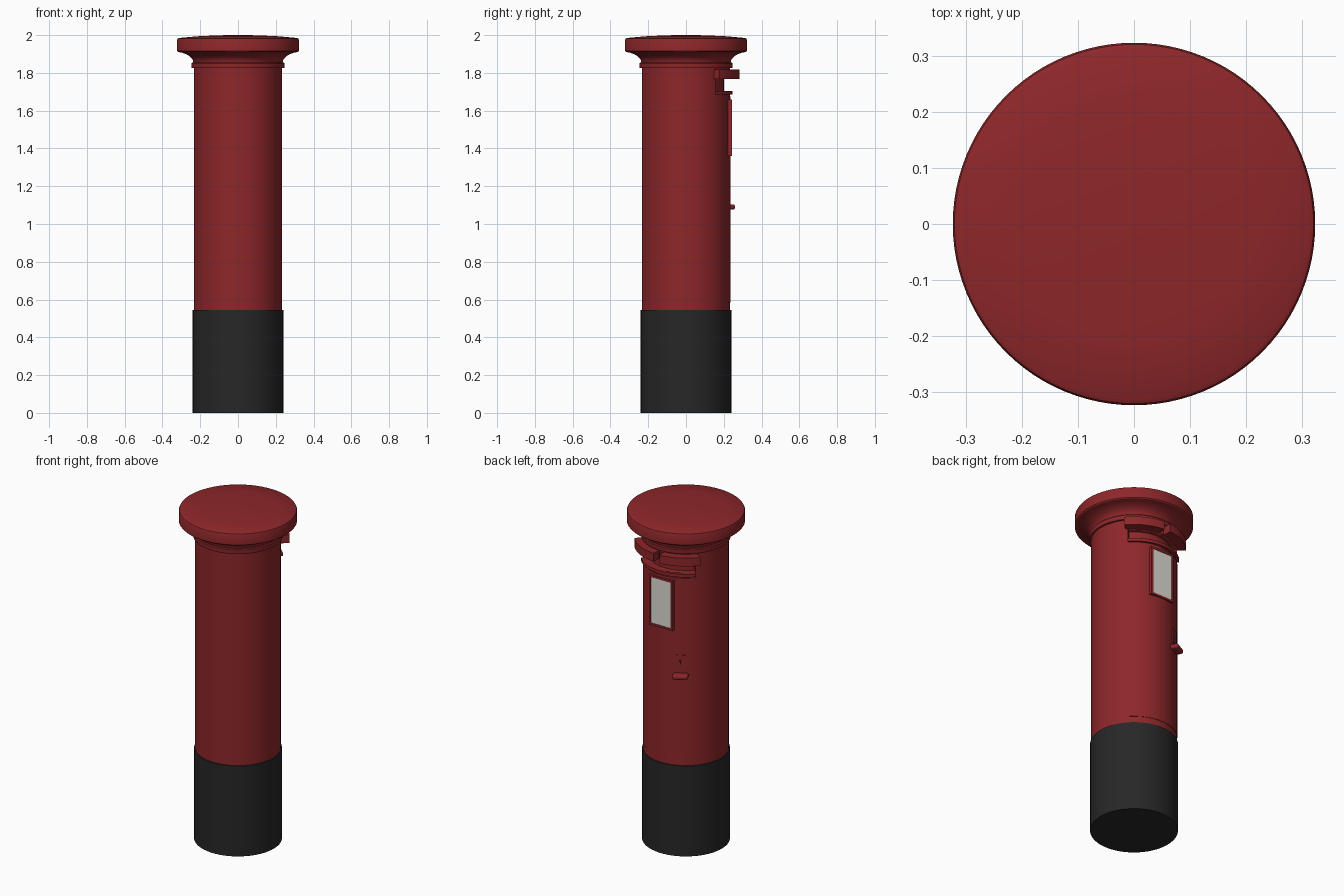
import bpy, bmesh, math
from mathutils import Matrix

if "Cube" in bpy.data.objects:
    bpy.data.objects.remove(bpy.data.objects["Cube"])


def material(name, rgb):
    m = bpy.data.materials.new(name)
    m.diffuse_color = (*rgb, 1)
    m.use_nodes = True
    m.node_tree.nodes["Principled BSDF"].inputs["Base Color"].default_value = m.diffuse_color
    return m


RED = material("red_paint", (0.27, 0.02, 0.023))
BLACK = material("black_paint", (0.02, 0.02, 0.02))
PAPER = material("paper", (0.72, 0.71, 0.66))
DARK = material("dark", (0.01, 0.01, 0.01))


def finish(bm, name, mat, angle=30):
    bmesh.ops.remove_doubles(bm, verts=bm.verts, dist=1e-6)
    bmesh.ops.recalc_face_normals(bm, faces=bm.faces)
    me = bpy.data.meshes.new(name)
    bm.to_mesh(me)
    bm.free()
    ob = bpy.data.objects.new(name, me)
    bpy.context.collection.objects.link(ob)
    me.materials.append(mat)
    smooth(ob, angle)
    return ob


def smooth(ob, angle=30):
    bpy.ops.object.select_all(action='DESELECT')
    ob.select_set(True)
    bpy.context.view_layer.objects.active = ob
    bpy.ops.object.shade_smooth_by_angle(angle=math.radians(angle))


def sweep(name, profile, a0, a1, mat, steps):
    """Turn a closed (radius, z) profile about z; angles in degrees from +y towards +x."""
    bm = bmesh.new()
    full = a1 - a0 >= 360
    rings = []
    for i in range(steps if full else steps + 1):
        a = math.radians(a0 + (a1 - a0) * i / steps)
        rings.append([bm.verts.new((r * math.sin(a), r * math.cos(a), z)) for r, z in profile])
    n = len(profile)
    if full:
        for i in range(steps):
            p, q = rings[i], rings[(i + 1) % steps]
            for j in range(n - 1):
                bm.faces.new((p[j], q[j], q[j + 1], p[j + 1]))
        bm.faces.new([r[0] for r in rings])
        bm.faces.new([r[-1] for r in rings])
    else:
        for p, q in zip(rings, rings[1:]):
            for j in range(n):
                k = (j + 1) % n
                bm.faces.new((p[j], q[j], q[k], p[k]))
        bm.faces.new(rings[0])
        bm.faces.new(rings[-1])
    return finish(bm, name, mat)


def arc_block(name, r0, r1, z0, z1, a0, a1, mat):
    prof = [(r0, z0), (r1, z0), (r1, z1), (r0, z1)]
    return sweep(name, prof, a0, a1, mat, max(4, int((a1 - a0) / 3)))


def box(name, x, r, z, sx, sy, sz, mat, turn=0, bevel=0):
    """Box whose centre is r out along +y, then turned about the pillar axis."""
    bm = bmesh.new()
    bmesh.ops.create_cube(bm, size=1)
    bmesh.ops.scale(bm, vec=(sx, sy, sz), verts=bm.verts)
    bmesh.ops.translate(bm, vec=(x, r, z), verts=bm.verts)
    bm.transform(Matrix.Rotation(math.radians(turn), 4, 'Z'))
    if bevel:
        bmesh.ops.bevel(bm, geom=bm.edges[:], offset=bevel, segments=3,
                        profile=0.5, affect='EDGES')
    return finish(bm, name, mat, 40)


# Pillar: black plinth and red body
sweep("plinth", [(0.24, 0), (0.24, 0.545)], 0, 360, BLACK, 96)
body = sweep("body", [(0.234, 0.54), (0.234, 1.84)], 0, 360, RED, 96)

# Posting slot recess
cutter = arc_block("slot_cutter", 0.2, 0.3, 1.704, 1.768, -48, 48, RED)
cutter.hide_render = True
cutter.hide_viewport = True
cut = body.modifiers.new("slot", 'BOOLEAN')
cut.object = cutter
cut.operation = 'DIFFERENCE'
cut.solver = 'EXACT'

# Collar and cap with a coved underside and shallow dome
sweep("collar", [(0.245, 1.825), (0.246, 1.829), (0.246, 1.85), (0.242, 1.855)], 0, 360, RED, 96)
sweep("cap", [(0.236, 1.85), (0.238, 1.864), (0.244, 1.876), (0.256, 1.888),
              (0.274, 1.899), (0.296, 1.907), (0.318, 1.911), (0.323, 1.916),
              (0.323, 1.975), (0.32, 1.981), (0.312, 1.985), (0.21, 1.994),
              (0.1, 1.999), (0.02, 2.0)], 0, 360, RED, 96)

# Door panel, sill and split hood
arc_block("door", 0.22, 0.2365, 0.585, 1.675, -51, 51, RED)
arc_block("slot_sill", 0.22, 0.247, 1.685, 1.704, -48, 48, RED)
for side, a0, a1 in (("left", -51, -4), ("right", 4, 51)):
    arc_block("hood_" + side, 0.225, 0.283, 1.768, 1.818, a0, a1, RED)

# Notice frame: four rails around a paper sheet
for s, side in ((-1, "left"), (1, "right")):
    box("notice_rail_" + side, s * 0.072, 0.222, 1.51, 0.012, 0.042, 0.3, RED)
for z, side in ((1.366, "bottom"), (1.654, "top")):
    box("notice_rail_" + side, 0, 0.222, z, 0.132, 0.042, 0.012, RED)
box("notice_sheet", 0, 0.22, 1.51, 0.134, 0.04, 0.278, PAPER)

# Lock plate, keyhole and pull handle on the -x half of the door
TURN = 28
box("lock_plate", 0, 0.232, 1.17, 0.052, 0.016, 0.085, RED, TURN)
box("keyhole_slit", 0, 0.238, 1.17, 0.005, 0.006, 0.024, DARK, TURN)
box("keyhole_top", 0, 0.238, 1.179, 0.011, 0.006, 0.009, DARK, TURN, 0.002)
box("door_handle", 0, 0.25, 1.09, 0.085, 0.05, 0.028, RED, TURN, 0.01)
